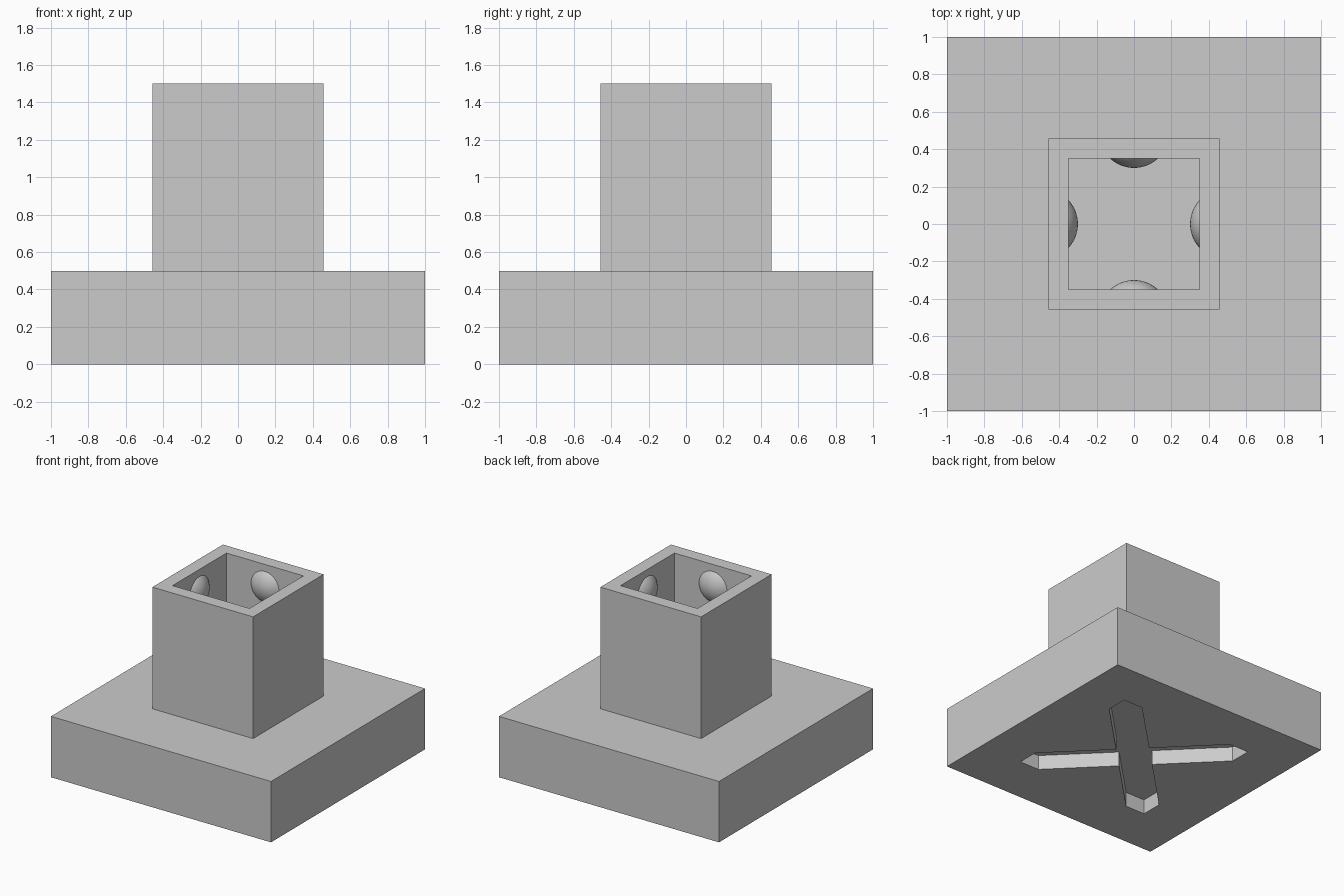
import bpy, bmesh, math
from mathutils import Matrix, Vector

if "Cube" in bpy.data.objects:
    bpy.data.objects.remove(bpy.data.objects["Cube"], do_unlink=True)

grey = bpy.data.materials.new("plain grey")
grey.use_nodes = True
colour = (0.6, 0.6, 0.6, 1)
grey.diffuse_color = colour
grey.node_tree.nodes["Principled BSDF"].inputs["Base Color"].default_value = colour

BASE_TOP, TOWER_TOP = 0.5, 1.5
OUTER, INNER = 0.4575, 0.35      # half widths of the square tower
BUMP_R, BUMP_RISE, BUMP_Z = 0.187, 0.05, 1.315


def finish(name, bm, smooth=False):
    bmesh.ops.recalc_face_normals(bm, faces=bm.faces)
    for face in bm.faces:
        face.smooth = smooth
    mesh = bpy.data.meshes.new(name)
    bm.to_mesh(mesh)
    bm.free()
    mesh.materials.append(grey)
    obj = bpy.data.objects.new(name, mesh)
    bpy.context.collection.objects.link(obj)
    return obj


# Square base block
bm = bmesh.new()
bmesh.ops.create_cube(bm, size=1, matrix=Matrix.Translation((0, 0, BASE_TOP / 2))
                      @ Matrix.Diagonal((2, 2, BASE_TOP, 1)))
base = finish("base_block", bm)

# Diagonal cross recess in the underside, with pointed arm ends
reach, shoulder, notch, depth = 0.607, 0.432, 0.175, 0.12
arm = [(notch, 0), (reach, shoulder), (reach, reach), (shoulder, reach)]
bm = bmesh.new()
outline = []
for quarter in range(4):
    turn = Matrix.Rotation(quarter * math.pi / 2, 3, "Z")
    for x, y in arm:
        outline.append(bm.verts.new(turn @ Vector((x, y, -0.1)) + Vector((0.012, 0.015, 0))))
face = bm.faces.new(outline)
raised = bmesh.ops.extrude_face_region(bm, geom=[face])["geom"]
bmesh.ops.translate(bm, vec=(0, 0, depth + 0.1),
                    verts=[v for v in raised if isinstance(v, bmesh.types.BMVert)])
cutter = finish("cross_cutter", bm)
cutter.hide_render = True
cut = base.modifiers.new("cross_recess", "BOOLEAN")
cut.operation, cut.solver, cut.object = "DIFFERENCE", "EXACT", cutter
bpy.context.view_layer.objects.active = base
bpy.ops.object.modifier_apply(modifier=cut.name)
bpy.data.objects.remove(cutter, do_unlink=True)

# Hollow square tower, whose floor is the top of the base
bm = bmesh.new()
corners = [(-1, -1), (1, -1), (1, 1), (-1, 1)]
profile = [(OUTER, BASE_TOP), (OUTER, TOWER_TOP), (INNER, TOWER_TOP), (INNER, BASE_TOP)]
rings = [[bm.verts.new((sx * w, sy * w, z)) for sx, sy in corners] for w, z in profile]
for low, high in zip(rings, rings[1:]):
    for i in range(4):
        j = (i + 1) % 4
        bm.faces.new((low[i], low[j], high[j], high[i]))
finish("square_tower", bm)

# Round bumps on the four inner walls
for i, side in enumerate(("left", "back", "right", "front")):
    bm = bmesh.new()
    bmesh.ops.create_uvsphere(bm, u_segments=64, v_segments=32, radius=BUMP_R)
    bmesh.ops.translate(bm, verts=bm.verts, vec=(INNER - BUMP_RISE + BUMP_R, 0, BUMP_Z))
    bmesh.ops.bisect_plane(bm, geom=bm.verts[:] + bm.edges[:] + bm.faces[:],
                           plane_co=(INNER + 0.003, 0, 0), plane_no=(1, 0, 0), clear_outer=True)
    bm.transform(Matrix.Rotation(i * math.pi / 2, 4, "Z"))
    bump = finish(side + "_bump", bm, smooth=True)
    # An open cap must face the middle of the tower
    middle = Vector((0, 0, BUMP_Z))
    if sum(p.normal.dot(middle - p.center) for p in bump.data.polygons) < 0:
        bump.data.flip_normals()
